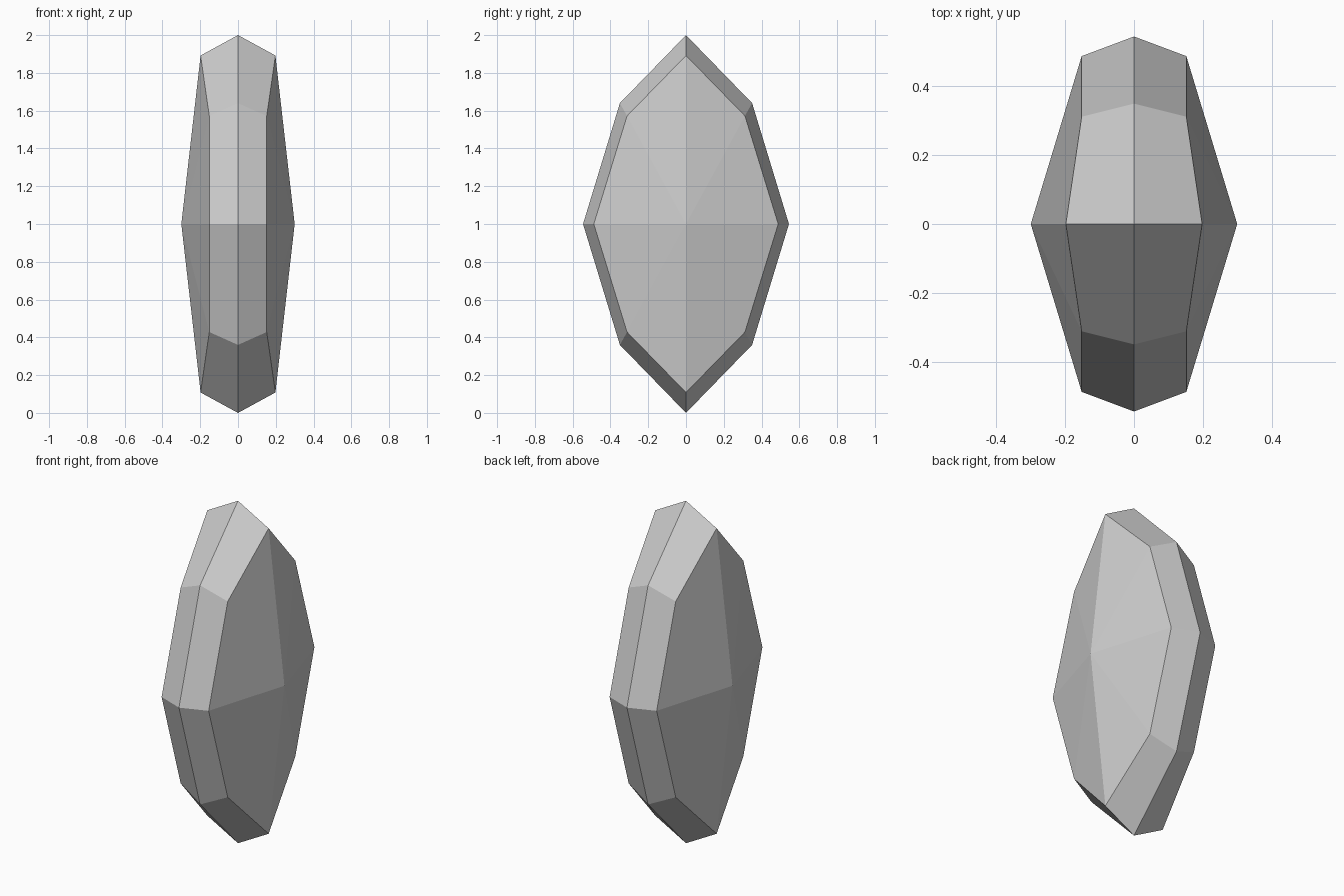
import bpy, bmesh

if "Cube" in bpy.data.objects:
    bpy.data.objects.remove(bpy.data.objects["Cube"])

# Quarter outlines as (x, y, z offset from mid-height), tip to waist
RIM = [(0, 0, 1.0), (0, 0.35, 0.64), (0, 0.545, 0)]
BEVEL = [(0.198, 0, 0.892), (0.152, 0.312, 0.572), (0.152, 0.488, 0)]
MID = 1.0


def full_ring(q, side):
    """Mirror a quarter outline into a closed eight-point ring."""
    half = q + [(x, y, -z) for x, y, z in q[1::-1]]
    pts = half + [(x, -y, z) for x, y, z in half[3:0:-1]]
    return [(side * x, y, z + MID) for x, y, z in pts]


bm = bmesh.new()

# Central ridge shared by both halves
rim = [bm.verts.new(p) for p in full_ring(RIM, 1)]

# Bevel band and faceted fan on each side
for side in (1, -1):
    ring = [bm.verts.new(p) for p in full_ring(BEVEL, side)]
    apex = bm.verts.new((side * 0.3, 0, MID))
    for i in range(8):
        j = (i + 1) % 8
        bm.faces.new((rim[i], rim[j], ring[j], ring[i]))
        bm.faces.new((ring[i], ring[j], apex))

bmesh.ops.recalc_face_normals(bm, faces=bm.faces[:])
mesh = bpy.data.meshes.new("crystal")
bm.to_mesh(mesh)
bm.free()
bpy.context.collection.objects.link(bpy.data.objects.new("crystal", mesh))
